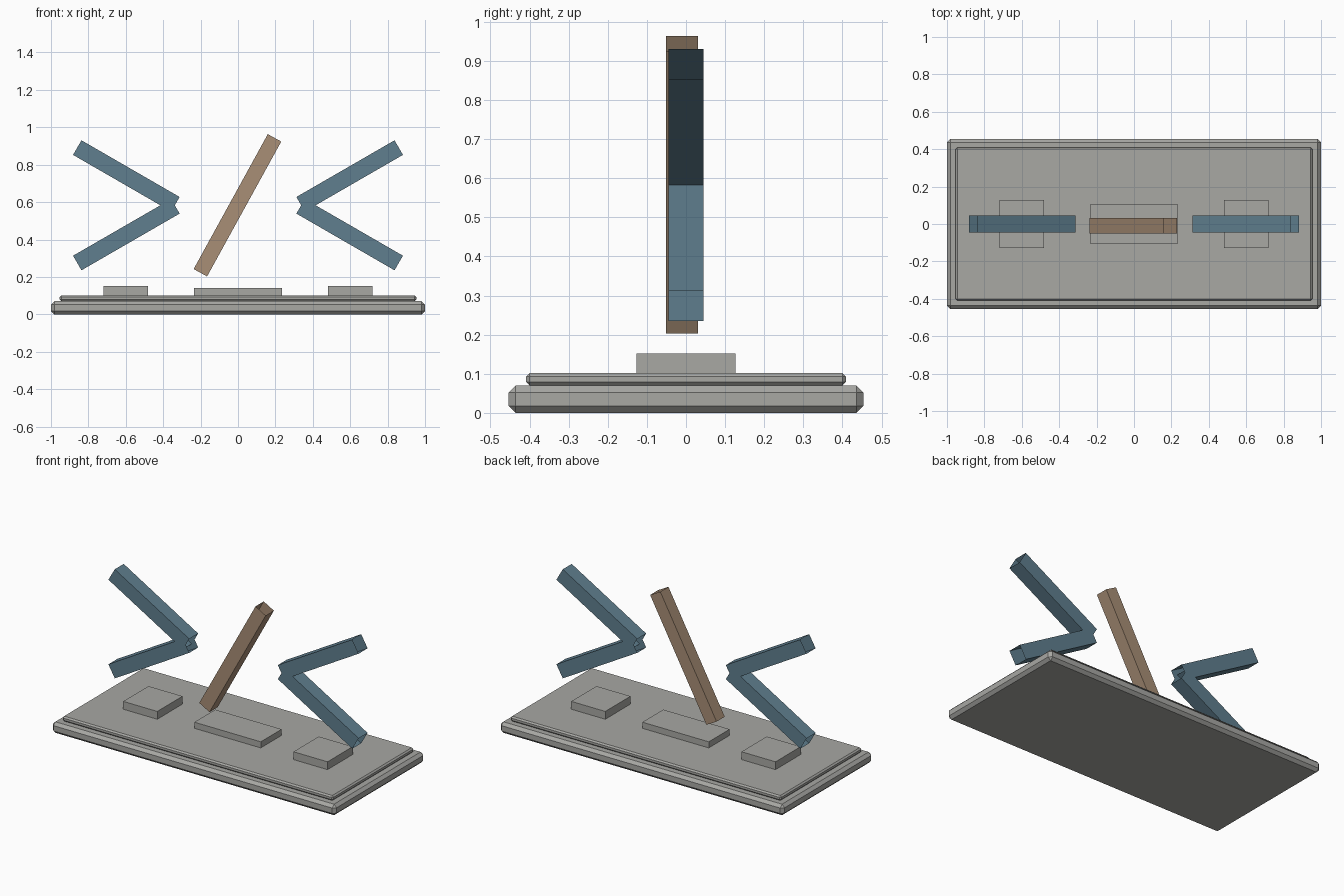
import bpy, bmesh
from math import radians
from mathutils import Matrix

cube = bpy.data.objects.get("Cube")
if cube:
    bpy.data.objects.remove(cube, do_unlink=True)


def material(name, rgb):
    # sRGB bytes to linear colour
    lin = [((c / 255 + 0.055) / 1.055) ** 2.4 for c in rgb] + [1.0]
    mat = bpy.data.materials.new(name)
    mat.use_nodes = True
    mat.diffuse_color = lin
    mat.node_tree.nodes["Principled BSDF"].inputs["Base Color"].default_value = lin
    return mat


stone = material("stone grey", (168, 168, 164))
blue = material("slate blue", (96, 127, 143))
brown = material("warm brown", (168, 142, 118))


def box(name, size, centre, mat, bevel=0, tilt=0, open_ends=False):
    bm = bmesh.new()
    bmesh.ops.create_cube(bm, size=1, matrix=Matrix.Diagonal((*size, 1)))
    if open_ends:
        ends = [f for f in bm.faces if abs(f.normal.x) > 0.9]
        bmesh.ops.delete(bm, geom=ends, context='FACES_ONLY')
    if bevel:
        bmesh.ops.bevel(bm, geom=bm.edges[:], offset=bevel, segments=1,
                        affect='EDGES', profile=0.5)
    # Positive tilt lifts the +x end
    bmesh.ops.rotate(bm, verts=bm.verts, matrix=Matrix.Rotation(-radians(tilt), 3, 'Y'))
    mesh = bpy.data.meshes.new(name)
    bm.to_mesh(mesh)
    bm.free()
    mesh.materials.append(mat)
    obj = bpy.data.objects.new(name, mesh)
    obj.location = centre
    bpy.context.collection.objects.link(obj)
    return obj


# Stepped base with chamfered edges
box("base", (2, 0.908, 0.07), (0, 0, 0.035), stone, bevel=0.018)
box("upper_slab", (1.908, 0.818, 0.032), (0, 0, 0.086), stone, bevel=0.009)

# Plinths
box("centre_plinth", (0.468, 0.21, 0.04), (0, 0, 0.121), stone)
for side, s in (("left", 1), ("right", -1)):
    box(side + "_plinth", (0.24, 0.254, 0.05), (0.6 * s, 0, 0.127), stone)

    # Chevron of two open square tubes pointing at the middle
    for level, v in (("upper", 1), ("lower", -1)):
        box(f"{side}_{level}_arm", (0.606, 0.09, 0.09),
            (0.597 * s, 0, 0.583 + 0.157 * v), blue,
            tilt=30 * s * v, open_ends=True)

# Slanted open tube between the chevrons
box("centre_bar", (0.823, 0.082, 0.082), (-0.003, -0.01, 0.583), brown,
    tilt=61.2, open_ends=True)
